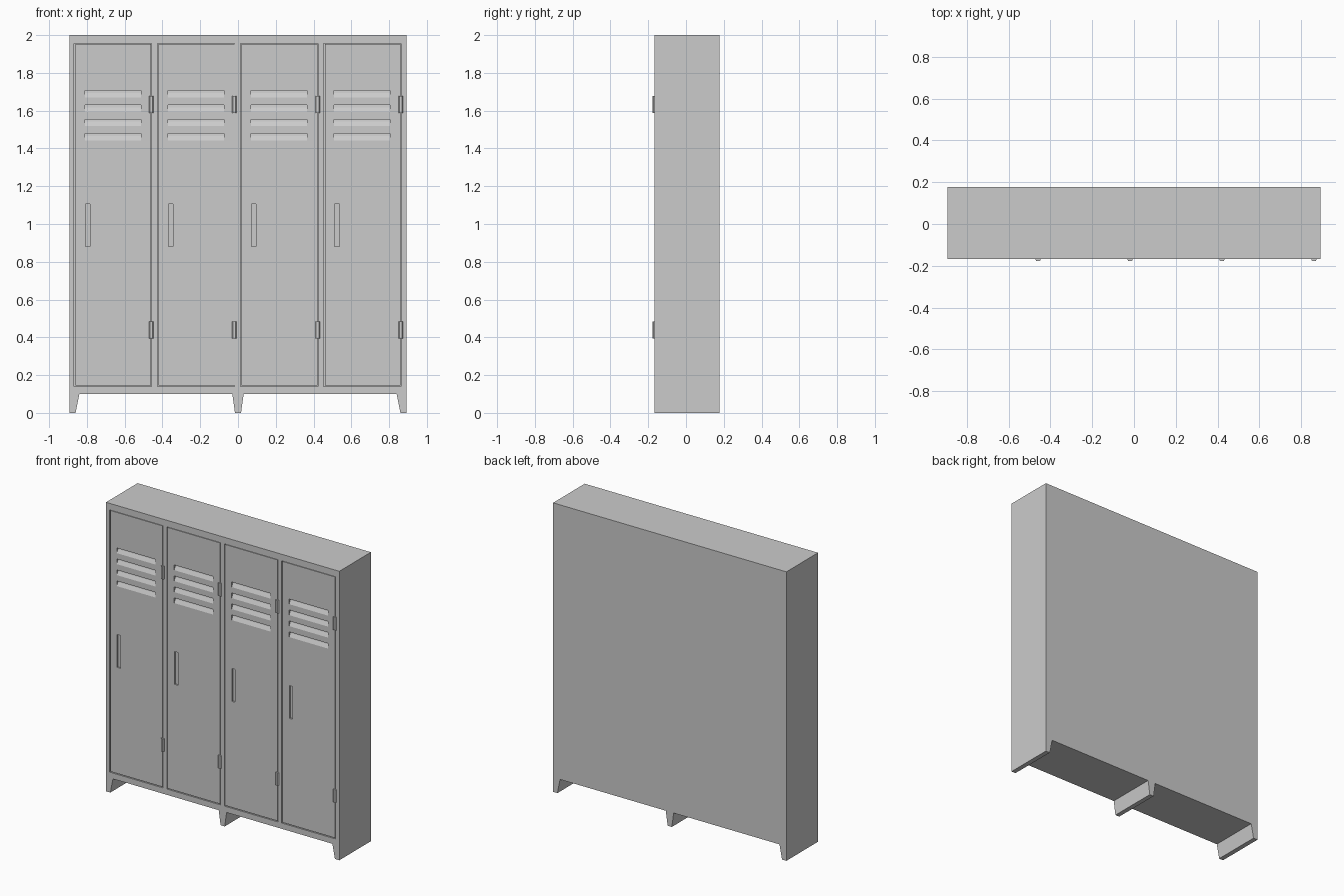
import bpy, bmesh

if "Cube" in bpy.data.objects:
    bpy.data.objects.remove(bpy.data.objects["Cube"])

FRONT, BACK = -0.168, 0.178
HALF_W, HEIGHT = 0.893, 2.0
T = 0.018                       # door thickness
PITCH, FIRST = 0.44, -0.6625    # door spacing and first door centre
Z0, Z1 = 0.14, 1.955            # door opening


def add_prism(bm, base, offset):
    """Extrude a closed polygon of 3D points along an offset."""
    face = bm.faces.new([bm.verts.new(p) for p in base])
    ext = bmesh.ops.extrude_face_region(bm, geom=[face])
    verts = [g for g in ext["geom"] if isinstance(g, bmesh.types.BMVert)]
    bmesh.ops.translate(bm, verts=verts, vec=offset)


def add_box(bm, x0, x1, y0, y1, z0, z1):
    add_prism(bm, [(x0, y0, z0), (x1, y0, z0), (x1, y0, z1), (x0, y0, z1)],
              (0, y1 - y0, 0))


def finish(bm, name):
    bmesh.ops.recalc_face_normals(bm, faces=bm.faces[:])
    mesh = bpy.data.meshes.new(name)
    bm.to_mesh(mesh)
    bm.free()
    ob = bpy.data.objects.new(name, mesh)
    bpy.context.collection.objects.link(ob)
    return ob


def cut(ob, cutter):
    mod = ob.modifiers.new("cut", "BOOLEAN")
    mod.object = cutter
    mod.operation = "DIFFERENCE"
    mod.solver = "EXACT"
    bpy.context.view_layer.objects.active = ob
    bpy.ops.object.modifier_apply(modifier=mod.name)
    bpy.data.objects.remove(cutter, do_unlink=True)


centres = [FIRST + PITCH * i for i in range(4)]

# cabinet body: outline with three tapered feet, run through the full depth
half = [(0.016, 0), (0.03, 0.1), (0.84, 0.1), (0.86, 0), (HALF_W, 0), (HALF_W, HEIGHT)]
outline = half + [(-x, z) for x, z in reversed(half)]
bm = bmesh.new()
add_prism(bm, [(x, FRONT, z) for x, z in outline], (0, BACK - FRONT, 0))
body = finish(bm, "cabinet_body")

# shallow door openings
bm = bmesh.new()
for c in centres:
    add_box(bm, c - 0.205, c + 0.205, FRONT - 0.05, FRONT + T, Z0, Z1)
cut(body, finish(bm, "opening_cutter"))

for i, c in enumerate(centres, 1):
    # door panel
    bm = bmesh.new()
    add_box(bm, c - 0.198, c + 0.203, FRONT, FRONT + T, Z0 + 0.006, Z1 - 0.003)
    door = finish(bm, f"door_{i}")

    # sloping vent louvres and the recessed handle slot
    bm = bmesh.new()
    for row in range(4):
        top = 1.706 - 0.076 * row
        x0 = c - 0.148
        add_prism(bm, [(x0, FRONT - 0.01, top), (x0, FRONT + 0.014, top),
                       (x0, FRONT + 0.012, top - 0.012),
                       (x0, FRONT, top - 0.036), (x0, FRONT - 0.01, top - 0.036)],
                  (0.296, 0, 0))
    add_box(bm, c - 0.146, c - 0.121, FRONT - 0.01, FRONT + 0.011, 0.88, 1.107)
    cut(door, finish(bm, "louvre_cutter"))

    # two hinges with chamfered sides
    for part, z in (("lower", 0.395), ("upper", 1.588)):
        h = c + 0.2035
        bm = bmesh.new()
        add_prism(bm, [(h - 0.012, FRONT + 0.005, z), (h - 0.012, FRONT - 0.004, z),
                       (h - 0.007, -0.178, z), (h + 0.007, -0.178, z),
                       (h + 0.012, FRONT - 0.004, z), (h + 0.012, FRONT + 0.005, z)],
                  (0, 0, 0.089))
        finish(bm, f"{part}_hinge_{i}")
